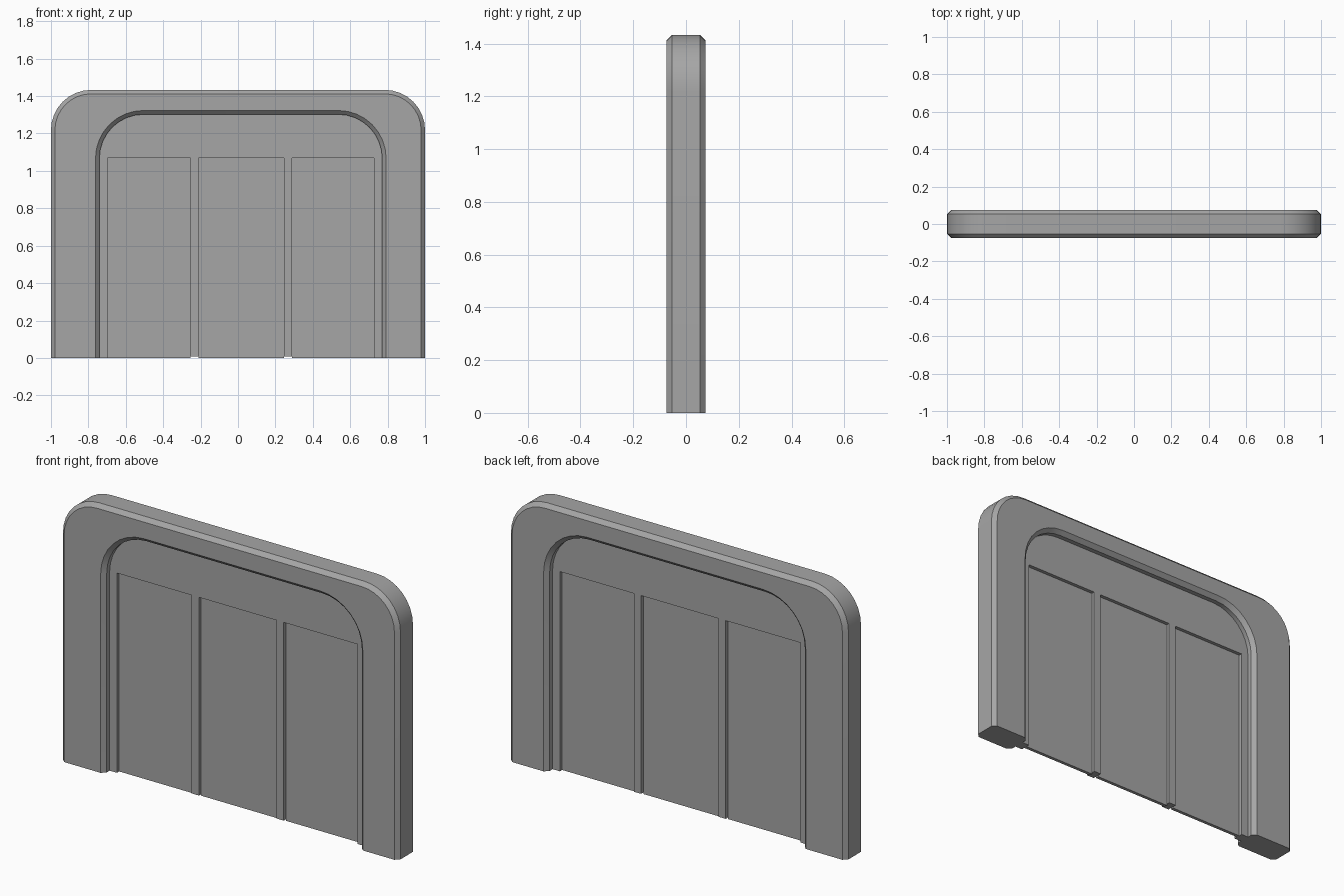
import bpy, bmesh, math

cube = bpy.data.objects.get("Cube")
if cube:
    bpy.data.objects.remove(cube, do_unlink=True)

grey = bpy.data.materials.new("mid_grey")
grey.use_nodes = True
COLOUR = (0.38, 0.38, 0.38, 1)
grey.diffuse_color = COLOUR
grey.node_tree.nodes["Principled BSDF"].inputs["Base Color"].default_value = COLOUR

DEPTH = 0.074          # half thickness of the surround
BEVEL = 0.021
PANEL = 0.028          # half thickness of the infill panel
DOOR = 0.009           # half thickness of the door leaves
DOOR_TOP = 1.07
DOORS = [(-0.698, -0.255), (-0.212, 0.247), (0.29, 0.728)]
OUTER = (-1, 1, 1.433, 0.215)          # left, right, top, corner radius
OPENING = (-0.741, 0.771, 1.302, 0.235)


def arch(shape, grow=0.0, steps=8):
    """Points (x, z) of a round-cornered arch from bottom left to bottom right."""
    left, right, top, radius = shape
    left, right, top, radius = left - grow, right + grow, top + grow, radius + grow
    pts = [(left, 0)]
    for cx, start in ((left + radius, math.pi), (right - radius, math.pi / 2)):
        for i in range(steps + 1):
            a = start - math.pi / 2 * i / steps
            pts.append((cx + radius * math.cos(a), top - radius + radius * math.sin(a)))
    return pts + [(right, 0)]


def finish(bm, name):
    bmesh.ops.recalc_face_normals(bm, faces=bm.faces[:])
    mesh = bpy.data.meshes.new(name)
    bm.to_mesh(mesh)
    bm.free()
    mesh.materials.append(grey)
    obj = bpy.data.objects.new(name, mesh)
    bpy.context.collection.objects.link(obj)
    bpy.ops.object.select_all(action='DESELECT')
    obj.select_set(True)
    bpy.context.view_layer.objects.active = obj
    bpy.ops.object.shade_smooth_by_angle(angle=math.radians(30))
    return obj


def slab(name, outline, half):
    """Extrude an (x, z) outline evenly about y = 0."""
    bm = bmesh.new()
    face = bm.faces.new([bm.verts.new((x, -half, z)) for x, z in outline])
    new = bmesh.ops.extrude_face_region(bm, geom=[face])["geom"]
    for v in new:
        if isinstance(v, bmesh.types.BMVert):
            v.co.y = half
    return finish(bm, name)


# Surround: arch-shaped rails joined into one chamfered ring section
bm = bmesh.new()
inner_y = DEPTH - BEVEL
section = [(OUTER, -BEVEL, -DEPTH), (OUTER, 0, -inner_y), (OUTER, 0, inner_y),
           (OUTER, -BEVEL, DEPTH), (OPENING, BEVEL, DEPTH), (OPENING, 0, inner_y),
           (OPENING, 0, -inner_y), (OPENING, BEVEL, -DEPTH)]
rails = [[bm.verts.new((x, y, z)) for x, z in arch(shape, grow)]
         for shape, grow, y in section]
for k, a in enumerate(rails):
    b = rails[(k + 1) % len(rails)]
    for i in range(len(a) - 1):
        bm.faces.new((a[i], a[i + 1], b[i + 1], b[i]))
for end in (0, -1):
    bm.faces.new([rail[end] for rail in rails])
finish(bm, "arch_surround")

# Infill panel: arch outline with a notch for each door, mullions just off the floor
outline = arch(OPENING)
for n, (left, right) in enumerate(reversed(DOORS)):
    start = 0 if n == 0 else 0.008
    stop = 0 if n == len(DOORS) - 1 else 0.008
    outline += [(right, start), (right, DOOR_TOP), (left, DOOR_TOP), (left, stop)]
slab("infill_panel", outline, PANEL)

# Thin door leaves set back in the notches
for name, (left, right) in zip(("right_door", "middle_door", "left_door"), DOORS):
    slab(name, [(left, 0), (left, DOOR_TOP), (right, DOOR_TOP), (right, 0)], DOOR)
